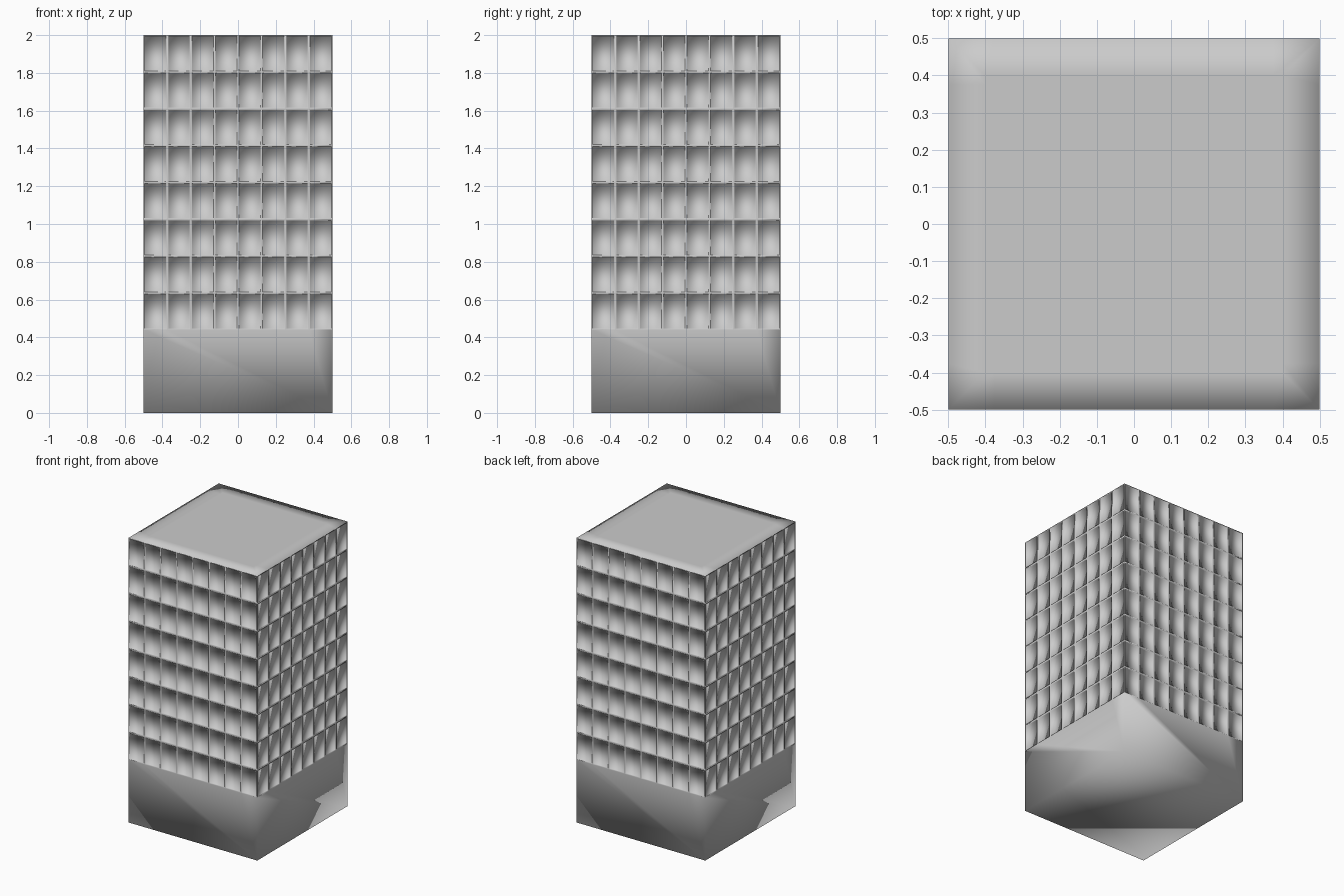
import bpy, bmesh
from mathutils import Vector, Matrix
from math import radians

if "Cube" in bpy.data.objects:
    bpy.data.objects.remove(bpy.data.objects["Cube"])

COLS, ROWS = 8, 8
HALF, HEIGHT, BASE = 0.5, 2.0, 0.44
FRAME, DEPTH = 0.006, 0.0055

bm = bmesh.new()


def add_face(points, turn):
    rot = Matrix.Rotation(radians(90 * turn), 3, 'Z')
    return bm.faces.new([bm.verts.new(rot @ Vector(p)) for p in points])


def col(i):
    return -HALF + i / COLS


def row(j):
    return BASE + (HEIGHT - BASE) * j / ROWS


# four facades: window cells above a plain base
cells = []
for turn in range(4):
    for i in range(COLS):
        for j in range(ROWS):
            cells.append(add_face([(col(i), -HALF, row(j)), (col(i + 1), -HALF, row(j)),
                                   (col(i + 1), -HALF, row(j + 1)), (col(i), -HALF, row(j + 1))], turn))
    add_face([(-HALF, -HALF, 0), (HALF, -HALF, 0)]
             + [(col(i), -HALF, BASE) for i in range(COLS, -1, -1)], turn)

# underside
add_face([(-HALF, HALF, 0), (HALF, HALF, 0), (HALF, -HALF, 0), (-HALF, -HALF, 0)], 0)

# roof, outlined by the facade columns, with a flat border
outline = []
for turn in range(4):
    rot = Matrix.Rotation(radians(90 * turn), 3, 'Z')
    outline += [rot @ Vector((col(i), -HALF, HEIGHT)) for i in range(COLS)]
roof = add_face(outline, 0)
bmesh.ops.remove_doubles(bm, verts=bm.verts[:], dist=0.0005)
bm.normal_update()
bmesh.ops.inset_region(bm, faces=[roof], thickness=0.1, use_even_offset=True)

# recessed window panes
bmesh.ops.inset_individual(bm, faces=cells, thickness=FRAME, use_even_offset=True)
bm.normal_update()
panes = bmesh.ops.extrude_discrete_faces(bm, faces=cells)['faces']
bm.normal_update()
for pane in panes:
    shift = pane.normal * -DEPTH
    for v in pane.verts:
        v.co += shift

bmesh.ops.recalc_face_normals(bm, faces=bm.faces[:])
for f in bm.faces:
    f.smooth = True

mesh = bpy.data.meshes.new("tower_block")
bm.to_mesh(mesh)
bm.free()
tower = bpy.data.objects.new("tower_block", mesh)
bpy.context.collection.objects.link(tower)
